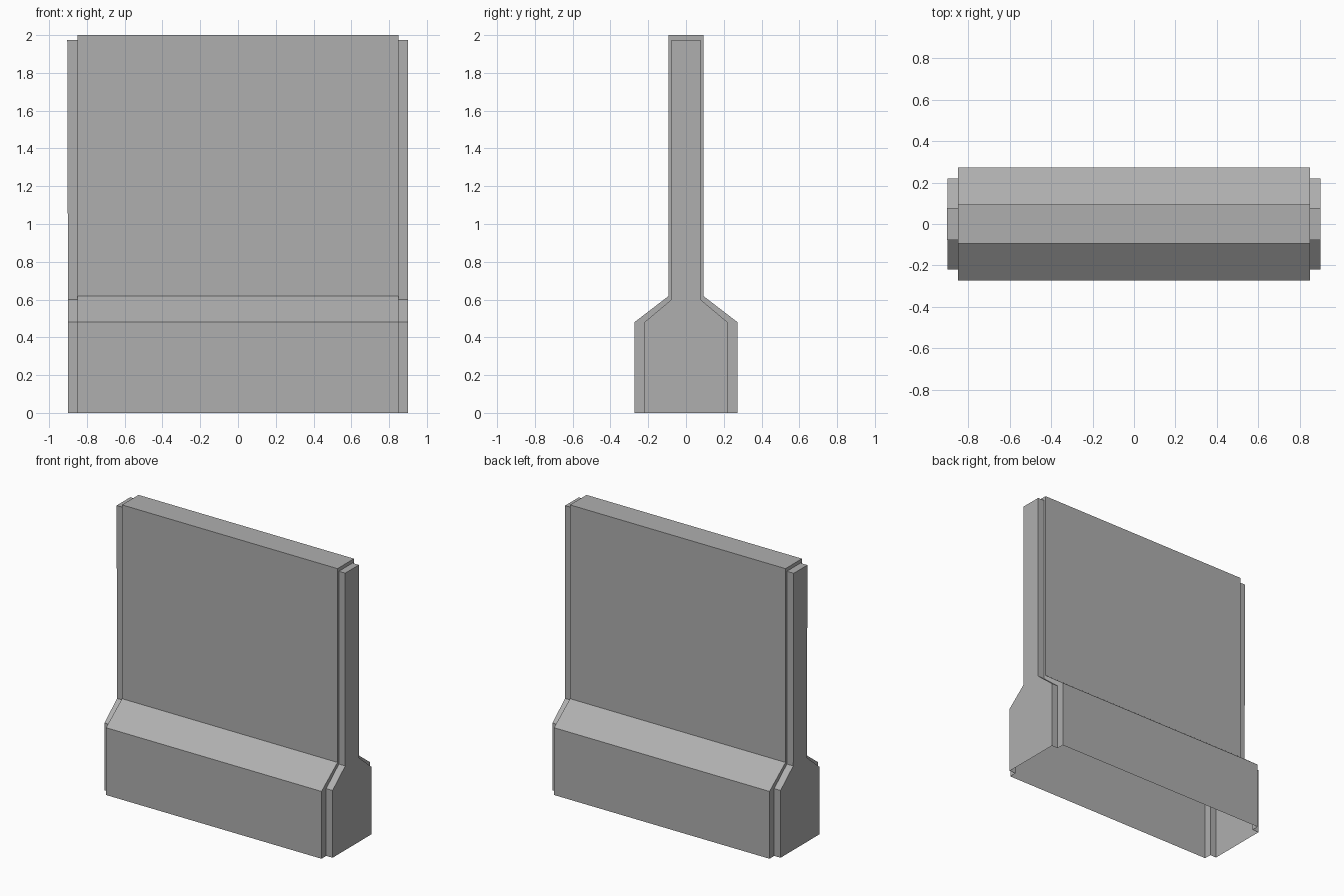
import bpy, bmesh

if "Cube" in bpy.data.objects:
    bpy.data.objects.remove(bpy.data.objects["Cube"])

# Half cross-sections (y, z) from the open base up to the top
BODY = [(0.273, 0), (0.273, 0.48), (0.093, 0.618), (0.093, 2.0)]
END = [(0.22, 0), (0.22, 0.48), (0.077, 0.60), (0.077, 1.975)]


def ring(bm, x, half):
    """Mirror a half profile into a full one, open at the bottom."""
    pts = half + [(-y, z) for y, z in reversed(half)]
    return [bm.verts.new((x, y, z)) for y, z in pts]


def bridge(bm, a, b):
    for i in range(len(a) - 1):
        bm.faces.new((a[i], a[i + 1], b[i + 1], b[i]))


bm = bmesh.new()

# Hollow shell: narrow end tongue, step, wide body, step, narrow end tongue
sections = [(-0.90, END), (-0.85, END), (-0.85, BODY),
            (0.85, BODY), (0.85, END), (0.90, END)]
rings = [ring(bm, x, half) for x, half in sections]
for a, b in zip(rings, rings[1:]):
    bridge(bm, a, b)

# End caps, split into base, slope and upright
for r in (rings[0], rings[-1]):
    for i in range(3):
        bm.faces.new((r[i], r[i + 1], r[6 - i], r[7 - i]))

# Left tongue leans out very slightly towards its top
for v in rings[0]:
    if v.co.z > 1.9:
        v.co.x = -0.904

bmesh.ops.recalc_face_normals(bm, faces=bm.faces)

mesh = bpy.data.meshes.new("barrier_wall")
bm.to_mesh(mesh)
bm.free()
wall = bpy.data.objects.new("barrier_wall", mesh)
bpy.context.collection.objects.link(wall)

# Dark grey concrete
concrete = bpy.data.materials.new("concrete")
concrete.diffuse_color = (0.43, 0.43, 0.43, 1)
concrete.use_nodes = True
concrete.node_tree.nodes["Principled BSDF"].inputs["Base Color"].default_value = concrete.diffuse_color
mesh.materials.append(concrete)
